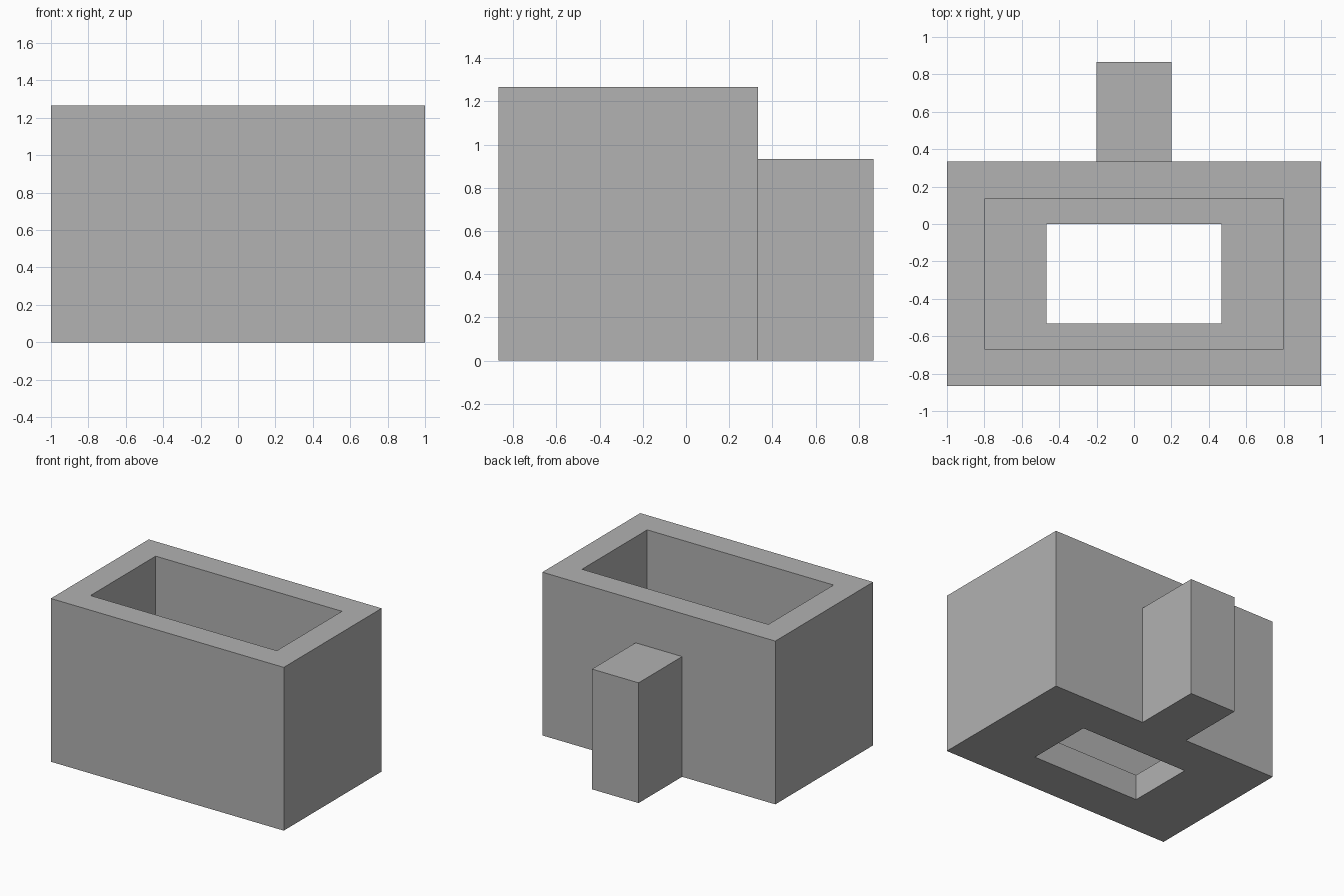
import bpy
import bmesh
from mathutils import Vector

cube = bpy.data.objects.get("Cube")
if cube:
    bpy.data.objects.remove(cube, do_unlink=True)

grey = bpy.data.materials.new("mid_grey")
grey.use_nodes = True
COLOR = (0.445, 0.445, 0.445, 1)
grey.diffuse_color = COLOR
grey.node_tree.nodes["Principled BSDF"].inputs["Base Color"].default_value = COLOR


def box(name, low, high):
    """Axis-aligned box between two corners."""
    low, high = Vector(low), Vector(high)
    bm = bmesh.new()
    bmesh.ops.create_cube(bm, size=1)
    bmesh.ops.scale(bm, vec=high - low, verts=bm.verts)
    bmesh.ops.translate(bm, vec=(low + high) / 2, verts=bm.verts)
    mesh = bpy.data.meshes.new(name)
    bm.to_mesh(mesh)
    bm.free()
    mesh.materials.append(grey)
    obj = bpy.data.objects.new(name, mesh)
    bpy.context.collection.objects.link(obj)
    return obj


def combine(target, helper, operation):
    """Apply a boolean and discard the helper solid."""
    mod = target.modifiers.new(helper.name, "BOOLEAN")
    mod.operation = operation
    mod.solver = "EXACT"
    mod.object = helper
    bpy.context.view_layer.objects.active = target
    bpy.ops.object.modifier_apply(modifier=mod.name)
    bpy.data.objects.remove(helper, do_unlink=True)


# Outer block with the rear post merged into its back wall
container = box("open_container", (-1, -0.867, 0), (1, 0.333, 1.267))
post = box("rear_post", (-0.2, 0.25, 0), (0.2, 0.867, 0.933))
combine(container, post, "UNION")

# Open cavity above a thick floor
cavity = box("cavity_cutter", (-0.8, -0.667, 0.2), (0.8, 0.133, 1.5))
combine(container, cavity, "DIFFERENCE")

# Rectangular opening through the floor
opening = box("floor_opening_cutter", (-0.467, -0.533, -0.2), (0.467, 0, 0.5))
combine(container, opening, "DIFFERENCE")
